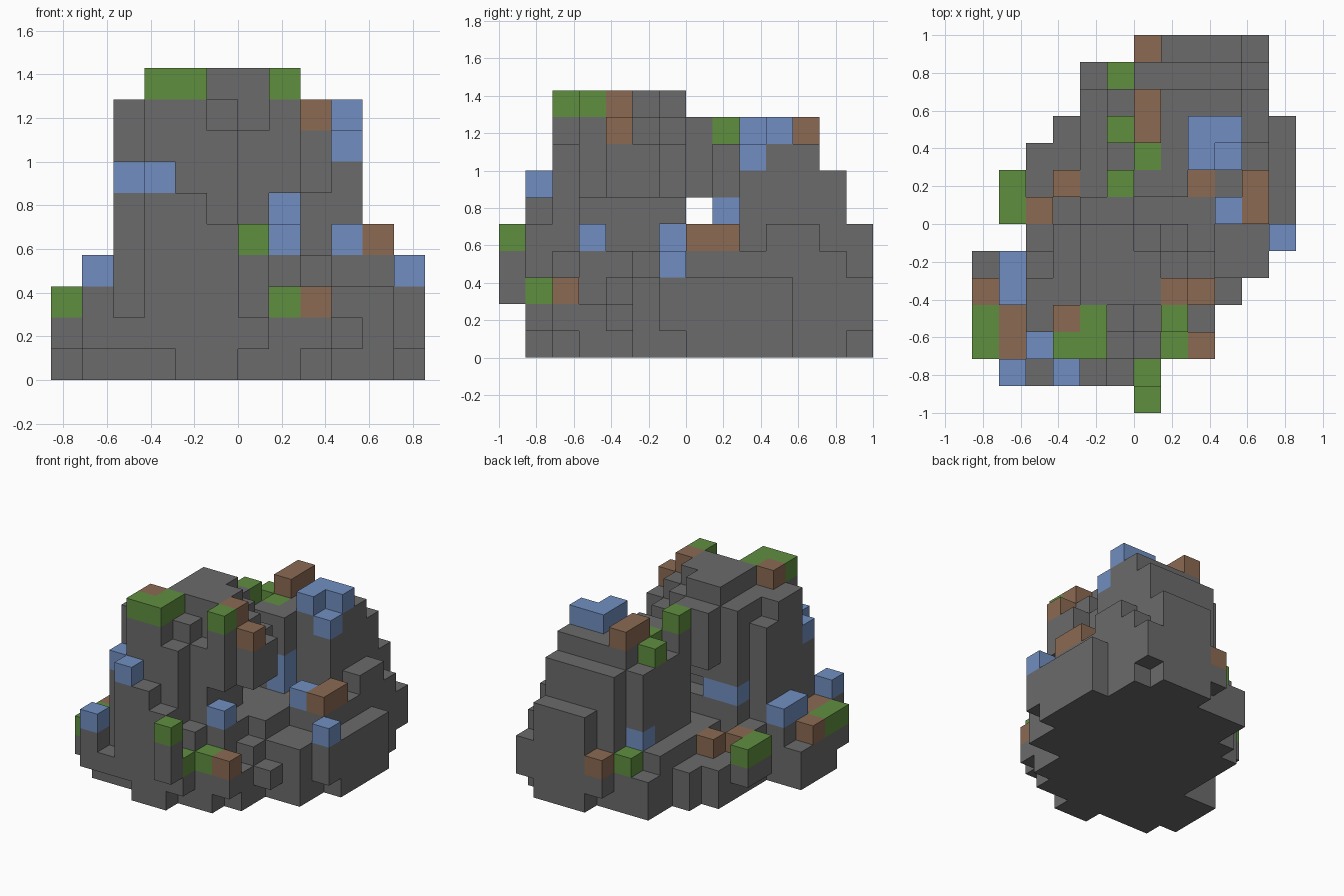
import bpy
import bmesh
from mathutils import Vector

old = bpy.data.objects.get("Cube")
if old:
    bpy.data.objects.remove(old, do_unlink=True)

CELL = 2 / 14                      # block size
ORIGIN = Vector((-6, -7, 0))       # grid corner, in blocks
cells = {}                         # (x, y, z) block -> part name


def span(value):
    return range(value, value + 1) if isinstance(value, int) else range(value[0], value[1] + 1)


def fill(part, x, y, z):
    """Fill blocks; a single z means a column from the ground up to that height."""
    low, high = (0, z) if isinstance(z, int) else z
    for i in span(x):
        for j in span(y):
            for k in range(low, high):
                cells[i, j, k] = part


def ore(part, x, y, z):
    """One layer of ore blocks at level z."""
    fill(part, x, y, (z, z + 1))


def make_material(name, colour):
    mat = bpy.data.materials.new(name)
    mat.use_nodes = True
    mat.diffuse_color = (*colour, 1)
    mat.node_tree.nodes["Principled BSDF"].inputs["Base Color"].default_value = (*colour, 1)
    return mat


# Low ground
ground = "ground"
fill(ground, x=(4, 5), y=1, z=2)
fill(ground, x=(1, 7), y=2, z=2)
fill(ground, x=(0, 8), y=(3, 4), z=2)
fill(ground, x=(0, 10), y=5, z=2)
fill(ground, x=(2, 11), y=(7, 9), z=2)
fill(ground, x=(3, 11), y=10, z=2)
fill(ground, x=(4, 10), y=(11, 12), z=2)
fill(ground, x=(2, 10), y=(5, 6), z=3)
fill(ground, x=(4, 10), y=7, z=3)
fill(ground, x=(9, 11), y=(7, 10), z=3)
fill(ground, x=4, y=(8, 11), z=3)
fill(ground, x=(7, 8), y=(5, 8), z=4)
fill(ground, x=6, y=7, z=4)
fill(ground, x=8, y=4, z=3)
fill(ground, x=7, y=(3, 4), z=4)
fill(ground, x=6, y=2, z=4)
fill(ground, x=9, y=(7, 8), z=4)
fill(ground, x=10, y=(7, 8), z=4)
# Jutting ledges round the rim
fill(ground, x=9, y=4, z=(1, 2))
fill(ground, x=11, y=6, z=(1, 3))
fill(ground, x=10, y=13, z=(1, 3))
fill(ground, x=6, y=13, z=(1, 2))
fill(ground, x=0, y=2, z=(1, 2))
fill(ground, x=1, y=(7, 8), z=(1, 2))
fill(ground, x=8, y=2, z=(1, 2))
fill(ground, x=6, y=1, z=(1, 2))
fill(ground, x=6, y=0, z=(2, 4))

# Front peak, with its stepped foot
front = "front_peak"
fill(front, x=1, y=1, z=(1, 3))
fill(front, x=2, y=1, z=(1, 2))
fill(front, x=3, y=1, z=(1, 6))
fill(front, x=4, y=1, z=6)
fill(front, x=5, y=1, z=5)
fill(front, x=1, y=(4, 5), z=3)
fill(front, x=2, y=2, z=6)
fill(front, x=2, y=(3, 4), z=9)
fill(front, x=2, y=5, z=8)
fill(front, x=(3, 4), y=(2, 3), z=9)
fill(front, x=5, y=2, z=8)
fill(front, x=5, y=3, z=9)
fill(front, x=6, y=3, z=8)
fill(front, x=3, y=(4, 5), z=9)
fill(front, x=(4, 6), y=(4, 5), z=10)
fill(front, x=(3, 6), y=6, z=4)
# Overhangs
over = "overhang"
fill(over, x=(3, 6), y=6, z=(5, 9))
fill(over, x=(4, 5), y=6, z=(9, 10))
fill(over, x=7, y=(3, 5), z=(6, 9))
fill(over, x=8, y=4, z=(6, 8))
fill(over, x=8, y=5, z=(6, 8))
fill(over, x=7, y=6, z=(6, 8))
fill(over, x=(4, 5), y=7, z=(6, 9))

# Back peak
back = "back_peak"
fill(back, x=5, y=8, z=8)
fill(back, x=5, y=(9, 11), z=7)
fill(back, x=6, y=(8, 11), z=8)
fill(back, x=7, y=(8, 11), z=8)
fill(back, x=(8, 9), y=(9, 11), z=8)
fill(back, x=(6, 9), y=12, z=7)
fill(back, x=(7, 9), y=13, z=5)
fill(back, x=10, y=(10, 11), z=5)
fill(back, x=10, y=12, z=4)
fill(back, x=10, y=9, z=4)

# Green blocks
green = "green_blocks"
ore(green, x=(3, 4), y=2, z=9)
ore(green, x=4, y=3, z=9)
ore(green, x=7, y=3, z=9)
ore(green, x=5, y=8, z=8)
ore(green, x=5, y=10, z=7)
ore(green, x=6, y=9, z=7)
ore(green, x=6, y=0, z=4)
ore(green, x=6, y=1, z=2)
ore(green, x=7, y=2, z=2)
ore(green, x=0, y=(2, 3), z=2)
ore(green, x=1, y=(7, 8), z=2)
ore(green, x=5, y=12, z=2)

# Blue blocks
blue = "blue_blocks"
ore(blue, x=8, y=(9, 10), z=8)
ore(blue, x=9, y=10, z=8)
ore(blue, x=9, y=9, z=7)
ore(blue, x=3, y=1, z=6)
ore(blue, x=2, y=2, z=6)
ore(blue, x=1, y=1, z=3)
ore(blue, x=1, y=(4, 5), z=3)
ore(blue, x=11, y=6, z=3)
ore(blue, x=9, y=7, z=4)
ore(blue, x=7, y=3, z=4)
ore(blue, x=(3, 4), y=6, z=4)
ore(blue, x=5, y=11, z=3)
fill(blue, x=7, y=8, z=(4, 6))

# Brown blocks
brown = "brown_blocks"
ore(brown, x=3, y=3, z=9)
ore(brown, x=7, y=4, z=9)
ore(brown, x=8, y=4, z=8)
ore(brown, x=6, y=(10, 11), z=8)
ore(brown, x=10, y=(7, 8), z=4)
ore(brown, x=8, y=8, z=3)
ore(brown, x=8, y=2, z=2)
ore(brown, x=1, y=(2, 3), z=2)
ore(brown, x=0, y=4, z=2)
ore(brown, x=2, y=7, z=2)
ore(brown, x=3, y=8, z=2)
ore(brown, x=6, y=13, z=2)

rock = make_material("grey_rock", (0.147, 0.147, 0.147))
materials = {
    green: make_material("green", (0.117, 0.275, 0.051)),
    blue: make_material("blue", (0.165, 0.275, 0.533)),
    brown: make_material("brown", (0.258, 0.144, 0.084)),
}


def build(part):
    """Turn the exposed sides of a part's blocks into one mesh."""
    bm = bmesh.new()
    for cell, owner in cells.items():
        if owner != part:
            continue
        centre = Vector(cell) + ORIGIN + Vector((0.5, 0.5, 0.5))
        for axis in range(3):
            for sign in (-1, 1):
                n, u, v = (Vector((0, 0, 0)) for _ in range(3))
                n[axis], u[(axis + 1) % 3], v[(axis + 2) % 3] = sign, 1, sign
                if tuple(int(c + d) for c, d in zip(cell, n)) in cells:
                    continue
                corners = (-u - v, u - v, u + v, v - u)
                bm.faces.new([bm.verts.new((centre + (n + c) / 2) * CELL) for c in corners])
    bmesh.ops.remove_doubles(bm, verts=bm.verts, dist=CELL / 100)
    mesh = bpy.data.meshes.new(part)
    bm.to_mesh(mesh)
    bm.free()
    mesh.materials.append(materials.get(part, rock))
    bpy.context.collection.objects.link(bpy.data.objects.new(part, mesh))


for part in (ground, front, over, back, green, blue, brown):
    build(part)
